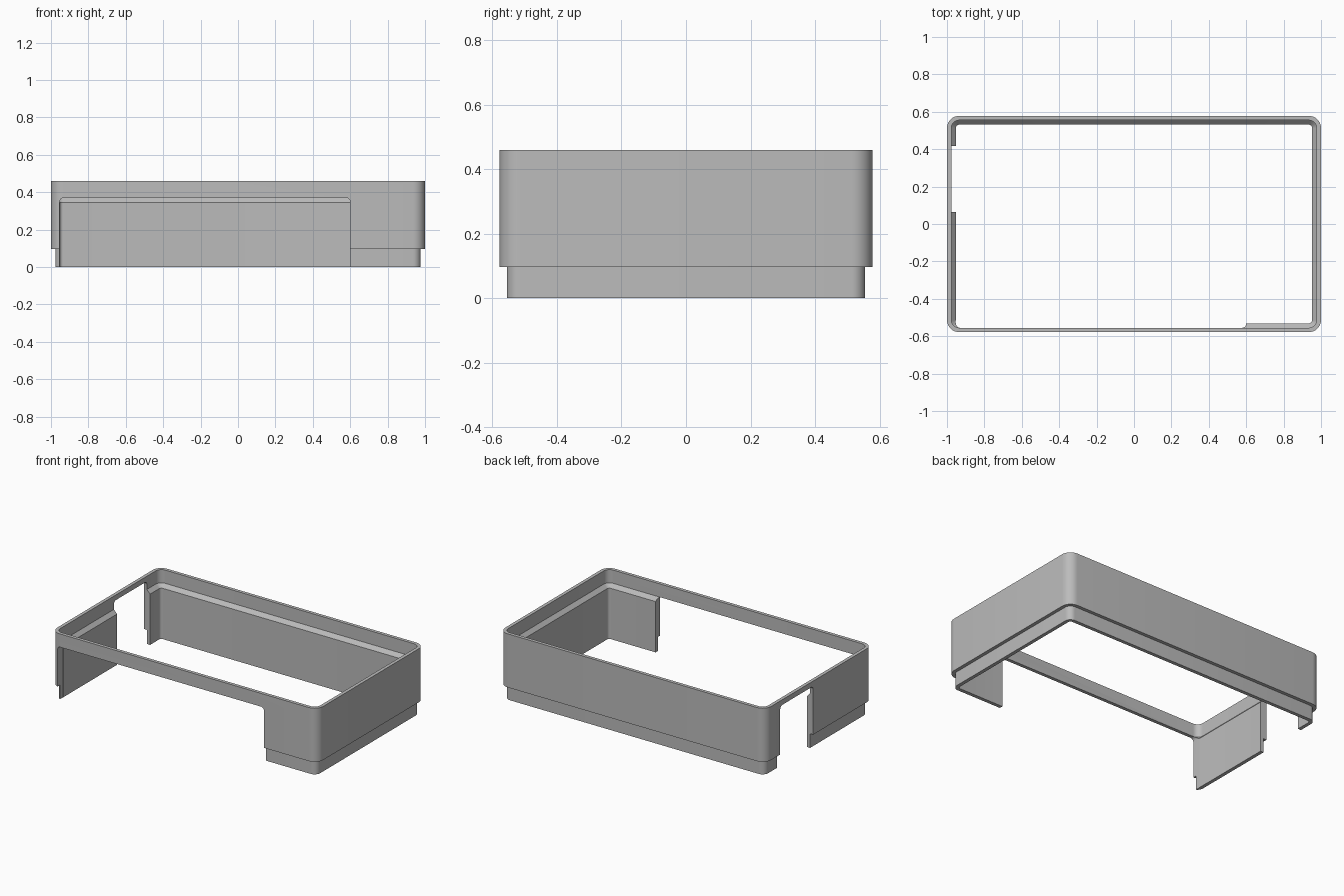
import bpy, bmesh, math

cube = bpy.data.objects.get("Cube")
if cube:
    bpy.data.objects.remove(cube, do_unlink=True)

HALF_X, HALF_Y, RADIUS, STEPS = 1.0, 0.578, 0.065, 8

grey = bpy.data.materials.new("plain grey")
grey.use_nodes = True
colour = (0.5, 0.5, 0.5, 1)
grey.diffuse_color = colour
grey.node_tree.nodes["Principled BSDF"].inputs["Base Color"].default_value = colour


def rounded_rectangle(hx, hy, r, steps=STEPS):
    """Counter-clockwise outline with rounded corners."""
    points = []
    for i, (sx, sy) in enumerate([(1, 1), (-1, 1), (-1, -1), (1, -1)]):
        for k in range(steps + 1):
            a = (i + k / steps) * math.pi / 2
            points.append((sx * (hx - r) + r * math.cos(a),
                           sy * (hy - r) + r * math.sin(a)))
    return points


def make_object(name, bm):
    bmesh.ops.recalc_face_normals(bm, faces=bm.faces[:])
    mesh = bpy.data.meshes.new(name)
    bm.to_mesh(mesh)
    bm.free()
    obj = bpy.data.objects.new(name, mesh)
    bpy.context.collection.objects.link(obj)
    return obj


def bridge(bm, a, b):
    for i in range(len(a)):
        j = (i + 1) % len(a)
        bm.faces.new((a[i], a[j], b[j], b[i]))


# Wall section as (inset, height): outer wall, rim, recess, sloped ledge, lower lip
section = [(0, 0.096), (0, 0.46), (0.023, 0.46), (0.023, 0.37),
           (0.047, 0.345), (0.047, 0), (0.023, 0), (0.023, 0.096)]
bm = bmesh.new()
loops = [[bm.verts.new((x, y, z)) for x, y in
          rounded_rectangle(HALF_X - d, HALF_Y - d, RADIUS - d)]
         for d, z in section]
for i, loop in enumerate(loops):
    bridge(bm, loop, loops[(i + 1) % len(loops)])
frame = make_object("enclosure_frame", bm)
frame.data.materials.append(grey)


def cut_opening(name, lo, hi, top, depth, along_x):
    """Cut an opening with rounded upper corners through one wall."""
    bm = bmesh.new()
    mid, half = (lo + hi) / 2, (hi - lo) / 2
    outline = [(mid + u, v + top - 0.5) for u, v in
               rounded_rectangle(half, 0.5, 0.022, 5)]
    ends = []
    for d in depth:
        ends.append([bm.verts.new((u, d, v) if along_x else (d, u, v))
                     for u, v in outline])
        bm.faces.new(ends[-1])
    bridge(bm, *ends)
    cutter = make_object(name, bm)
    cutter.hide_render = True
    mod = frame.modifiers.new(name, 'BOOLEAN')
    mod.operation, mod.solver, mod.object = 'DIFFERENCE', 'EXACT', cutter
    bpy.context.view_layer.objects.active = frame
    bpy.ops.object.modifier_apply(modifier=mod.name)
    bpy.data.objects.remove(cutter, do_unlink=True)


# Wide front opening and narrow opening in the right wall
cut_opening("front_opening", -0.9535, 0.6, 0.37, (-0.7, -0.515), True)
cut_opening("side_opening", 0.063, 0.417, 0.425, (-1.2, -0.9), False)

# Smooth corners, crisp edges
bpy.ops.object.select_all(action='DESELECT')
frame.select_set(True)
bpy.context.view_layer.objects.active = frame
bpy.ops.object.shade_smooth_by_angle(angle=math.radians(30))
